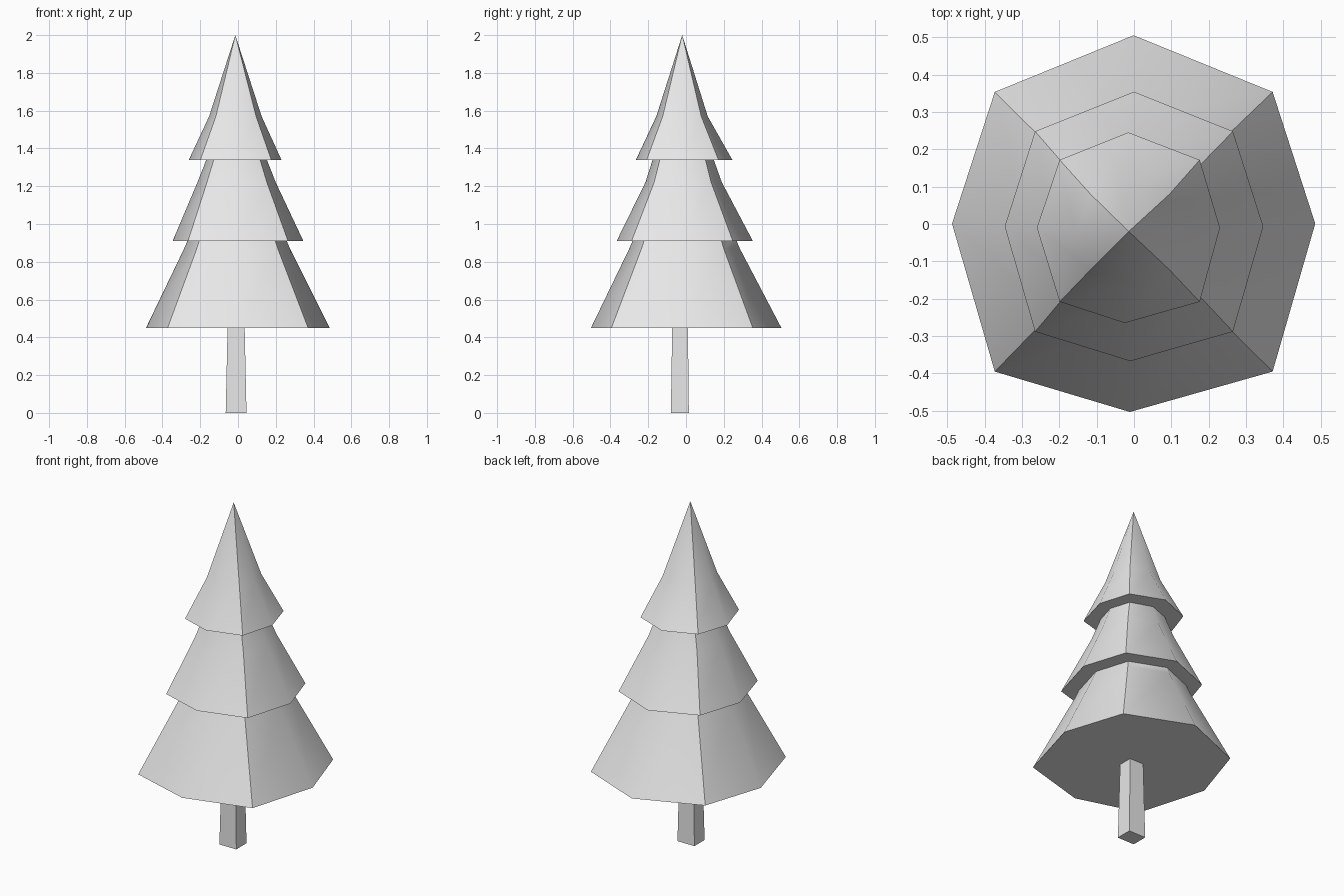
import bpy
import math

cube = bpy.data.objects.get("Cube")
if cube:
    bpy.data.objects.remove(cube, do_unlink=True)

grey = bpy.data.materials.new("light grey")
grey.use_nodes = True
colour = (0.8, 0.8, 0.8, 1)
grey.diffuse_color = colour
grey.node_tree.nodes["Principled BSDF"].inputs["Base Color"].default_value = colour


def octagon(z, left, right, front, back):
    """Slightly uneven eight-sided ring, given its extents along x and y."""
    cx, cy = (left + right) / 2, (front + back) / 2
    side, near, far = 0.765, 0.785, 0.70
    return [(right, cy, z), (right * side, back * far, z), (cx, back, z),
            (left * side, back * far, z), (left, cy, z),
            (left * side, front * near, z), (cx - 0.01, front, z),
            (right * side, front * near, z)]


def square(z, left, right, front, back):
    return [(right, front, z), (right, back, z), (left, back, z), (left, front, z)]


def loft(name, rings, tip=None):
    """Join rings from bottom to top; close with a tip or a flat cap."""
    n = len(rings[0])
    verts = [v for ring in rings for v in ring]
    faces = [tuple(reversed(range(n)))]
    for k in range(len(rings) - 1):
        for i in range(n):
            a, b = k * n + i, k * n + (i + 1) % n
            faces.append((a, b, b + n, a + n))
    last = (len(rings) - 1) * n
    if tip:
        verts.append(tip)
        faces += [(last + i, last + (i + 1) % n, len(verts) - 1) for i in range(n)]
    else:
        faces.append(tuple(range(last, last + n)))
    mesh = bpy.data.meshes.new(name)
    mesh.from_pydata(verts, [], faces)
    mesh.materials.append(grey)
    obj = bpy.data.objects.new(name, mesh)
    bpy.context.collection.objects.link(obj)
    bpy.ops.object.select_all(action='DESELECT')
    obj.select_set(True)
    bpy.context.view_layer.objects.active = obj
    bpy.ops.object.shade_smooth_by_angle(angle=math.radians(40))
    return obj


# Tapered square trunk
loft("trunk", [square(0, -0.065, 0.045, -0.08, 0.015),
               square(0.46, -0.055, 0.035, -0.073, 0.01)])

# Three flared tiers of branches, each tucked into the one above
loft("lower_branches", [octagon(0.45, -0.487, 0.485, -0.503, 0.505),
                        octagon(0.87, -0.285, 0.275, -0.30, 0.285),
                        octagon(0.93, -0.26, 0.25, -0.275, 0.26)])
loft("middle_branches", [octagon(0.91, -0.346, 0.346, -0.367, 0.354),
                         octagon(1.22, -0.215, 0.20, -0.215, 0.19),
                         octagon(1.36, -0.16, 0.145, -0.17, 0.14)])
loft("top_branches", [octagon(1.34, -0.26, 0.23, -0.265, 0.245),
                      octagon(1.57, -0.153, 0.125, -0.157, 0.115)],
     tip=(-0.014, -0.02, 2.0))
